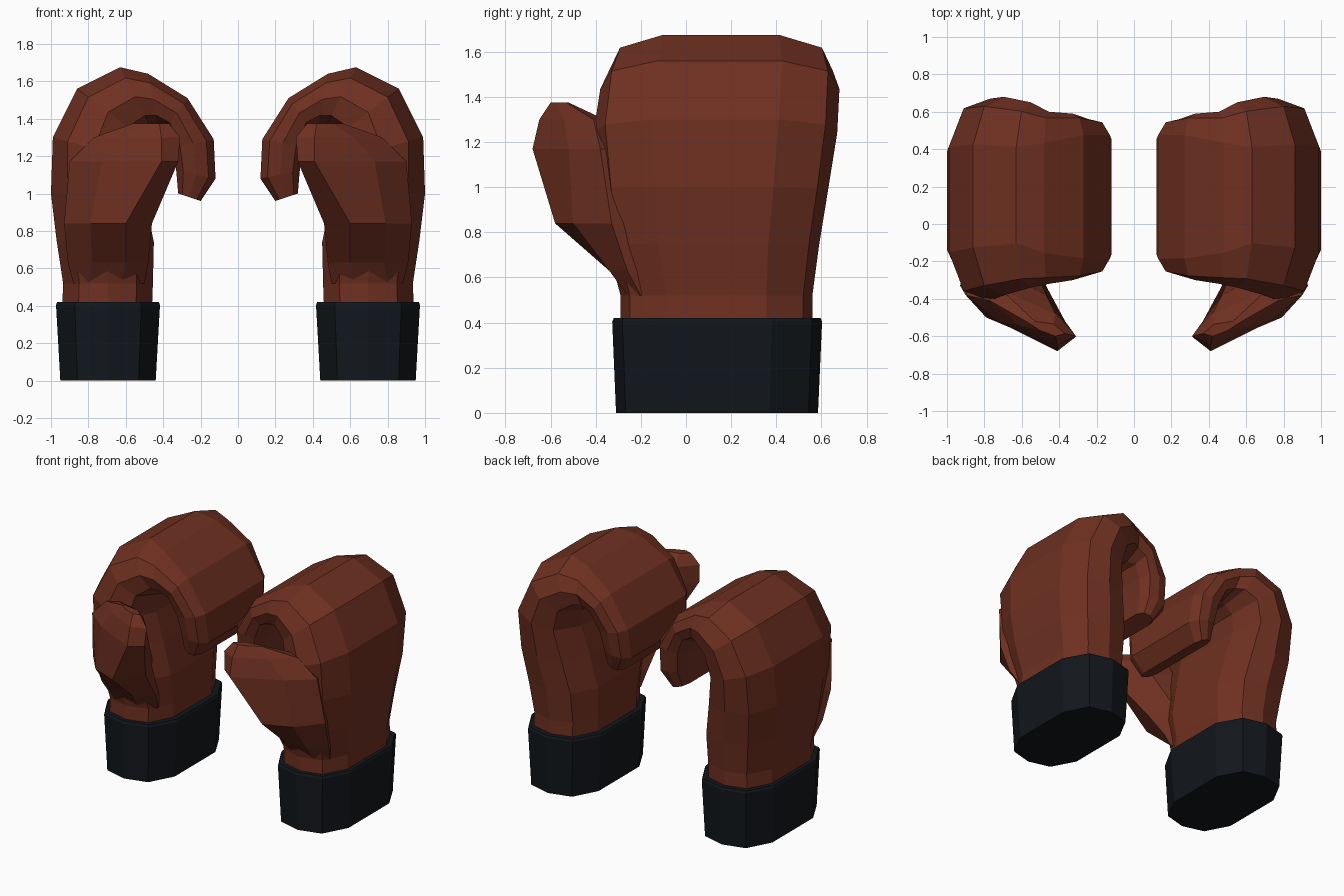
import bpy, bmesh

def material(name, rgb):
    m = bpy.data.materials.new(name)
    m.diffuse_color = (*rgb, 1)
    return m

leather = material("brown_leather", (0.16, 0.03, 0.015))
black = material("black_cuff", (0.006, 0.008, 0.011))

def loft(name, rings, mat):
    """Skin closed rings, cap both ends, mirror to the other hand."""
    bm = bmesh.new()
    loops = [[bm.verts.new(p) for p in r] for r in rings]
    n = len(loops[0])
    for a, b in zip(loops, loops[1:]):
        for i in range(n):
            j = (i + 1) % n
            bm.faces.new((a[i], a[j], b[j], b[i]))
    bm.faces.new(loops[0])
    bm.faces.new(loops[-1])
    bmesh.ops.recalc_face_normals(bm, faces=bm.faces)
    me = bpy.data.meshes.new(name)
    bm.to_mesh(me)
    bm.free()
    me.materials.append(mat)
    ob = bpy.data.objects.new(name, me)
    bpy.context.collection.objects.link(ob)
    mod = ob.modifiers.new("other_hand", 'MIRROR')
    mod.use_mirror_merge = False
    return ob

def section(outer, inner, y0, y1, inset=0.24):
    """Rounded slab section between an outer and an inner (x, z) point."""
    k = inset
    e = k * 0.2
    shape = [(0, k), (0, 0.52), (0, 1 - k), (0.18, 1 - e), (0.5, 1), (0.82, 1 - e),
             (1, 1 - k), (1, k), (0.82, e), (0.5, 0), (0.18, e)]
    return [(outer[0] + t * (inner[0] - outer[0]), y0 + u * (y1 - y0),
             outer[1] + t * (inner[1] - outer[1])) for t, u in shape]

# Hand: from wrist, over the knuckles, down to the curled fingertips
hand = [
    ((0.94, 0.38), (0.46, 0.38), -0.29, 0.56),
    ((0.935, 0.52), (0.455, 0.52), -0.29, 0.56),
    ((0.97, 0.75), (0.45, 0.74), -0.35, 0.59),
    ((1.00, 1.00), (0.50, 0.98), -0.38, 0.63),
    ((0.99, 1.30), (0.55, 1.18), -0.41, 0.67),
    ((0.86, 1.56), (0.53, 1.31), -0.38, 0.68),
    ((0.63, 1.675), (0.47, 1.36), -0.34, 0.65),
    ((0.48, 1.64), (0.43, 1.37), -0.32, 0.60, 0.18),
    ((0.27, 1.51), (0.385, 1.35), -0.30, 0.59, 0.13),
    ((0.13, 1.29), (0.35, 1.25), -0.27, 0.56, 0.10),
    ((0.12, 1.08), (0.33, 1.12), -0.24, 0.53, 0.10),
    ((0.20, 0.96), (0.32, 1.00), -0.20, 0.48, 0.10)]
loft("glove_hand", [section(*s) for s in hand], leather)

# Thumb: grows out of the wrist front and folds inward
thumb = [
    (0.52, [(.50, -.20), (.62, -.26), (.80, -.26), (.88, -.20), (.80, .0), (.56, .0)]),
    (0.63, [(.48, -.25), (.60, -.34), (.78, -.34), (.91, -.26), (.82, -.05), (.55, -.05)]),
    (0.84, [(.46, -.40), (.60, -.58), (.79, -.50), (.93, -.33), (.85, -.15), (.54, -.20)]),
    (1.17, [(.32, -.61), (.41, -.68), (.73, -.52), (.90, -.38), (.80, -.20), (.47, -.38)]),
    (1.30, [(.31, -.60), (.41, -.65), (.62, -.54), (.77, -.41), (.70, -.36), (.42, -.48)]),
    (1.375, [(.37, -.585), (.42, -.60), (.50, -.57), (.56, -.53), (.53, -.52), (.43, -.535)])]
loft("glove_thumb", [[(x, y, z) for x, y in pts] for z, pts in thumb], leather)

# Cuff: slightly flared band with a softened top rim
cuff = [(0.0, 0.44, 0.95, -0.31, 0.585), (0.405, 0.417, 0.973, -0.327, 0.603),
        (0.42, 0.424, 0.966, -0.32, 0.596)]
loft("wrist_cuff", [section((x1, z), (x0, z), y0, y1) for z, x0, x1, y0, y1 in cuff], black)
